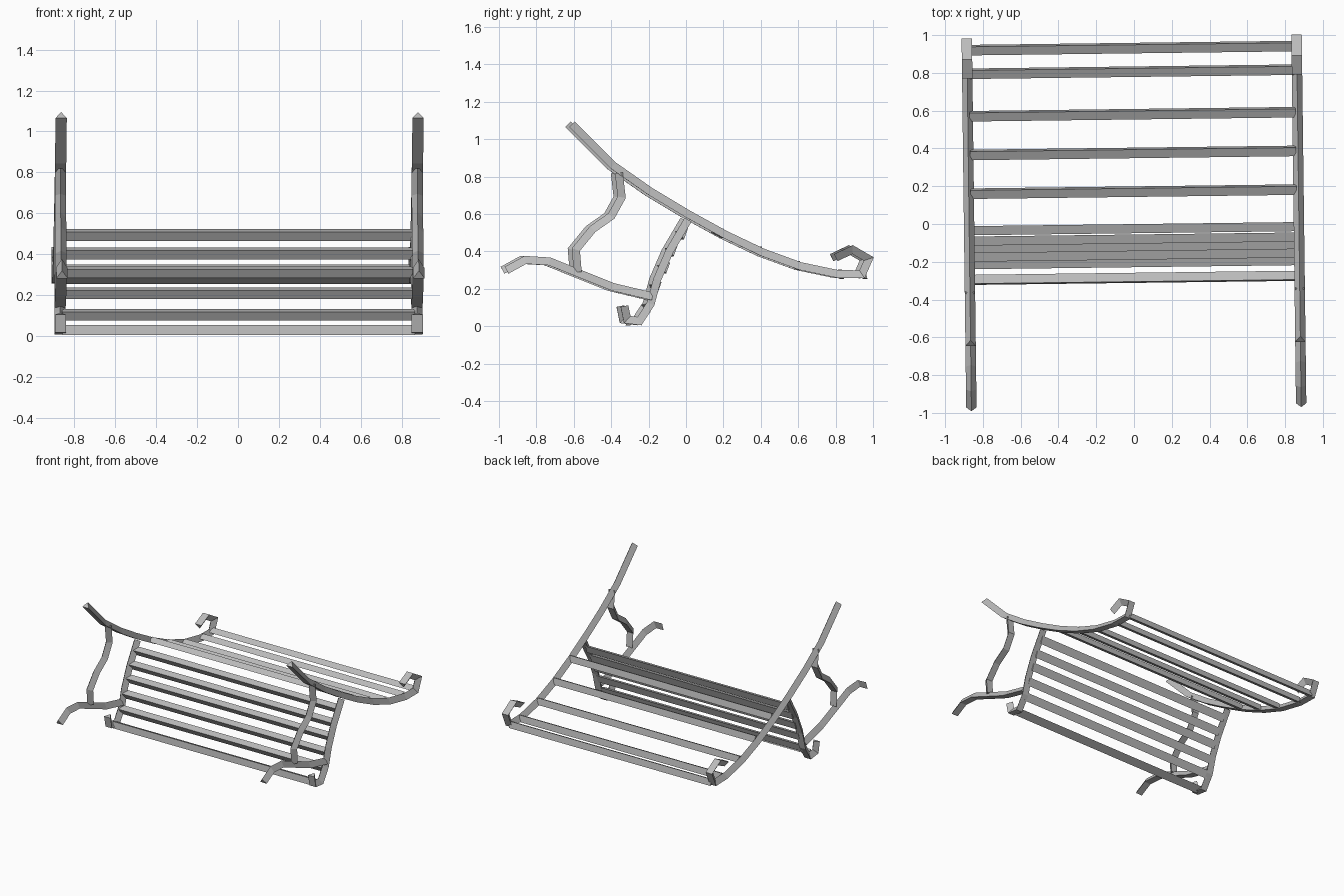
import bpy, bmesh, math
from mathutils import Vector, Matrix

if "Cube" in bpy.data.objects:
    bpy.data.objects.remove(bpy.data.objects["Cube"])

YAW = Matrix.Rotation(0.0125, 4, 'Z')   # the whole bench is turned slightly
SIDE_X = 0.873                          # distance of each side frame from the middle

metal = bpy.data.materials.new("grey_metal")
metal.diffuse_color = (0.5, 0.5, 0.5, 1)
metal.use_nodes = True
metal.node_tree.nodes["Principled BSDF"].inputs["Base Color"].default_value = metal.diffuse_color


def finish(name, bm):
    bmesh.ops.recalc_face_normals(bm, faces=bm.faces)
    bm.transform(YAW)
    mesh = bpy.data.meshes.new(name)
    bm.to_mesh(mesh)
    bm.free()
    mesh.materials.append(metal)
    bpy.context.collection.objects.link(bpy.data.objects.new(name, mesh))


def loft(bm, sections):
    """Join triangular sections into a closed bar."""
    rings = [[bm.verts.new(p) for p in s] for s in sections]
    for a, b in zip(rings, rings[1:]):
        for i in range(3):
            j = (i + 1) % 3
            bm.faces.new((a[i], a[j], b[j], b[i]))
    bm.faces.new(rings[0])
    bm.faces.new(rings[-1])


def side_bar(name, path, ridge, width=0.055, height=0.042):
    """Ridged bar swept along a (y, z) path with mitred bends, on both sides."""
    pts = [Vector(p) for p in path]
    dirs = [(b - a).normalized() for a, b in zip(pts, pts[1:])]
    for label, x in (("left", -SIDE_X), ("right", SIDE_X)):
        bm = bmesh.new()
        sections = []
        for i, p in enumerate(pts):
            d0, d1 = dirs[max(i - 1, 0)], dirs[min(i, len(dirs) - 1)]
            n0, n1 = Vector((-d0.y, d0.x)), Vector((-d1.y, d1.x))
            n = (n0 + n1) / (1 + n0.dot(n1)) * ridge
            base, top = p - n * height / 2, p + n * height / 2
            sections.append([(x - width / 2, *base), (x + width / 2, *base), (x, *top)])
        loft(bm, sections)
        finish(label + "_" + name, bm)


def slat(name, y, z, angle, width=0.062, height=0.04):
    """Cross slat whose ridge points along the given angle in the y-z plane."""
    n = Vector((math.cos(angle), math.sin(angle)))
    t = Vector((-n.y, n.x)) * width / 2
    c = Vector((y, z)) - n * height / 2
    bm = bmesh.new()
    loft(bm, [[(x, *(c + t)), (x, *(c - t)), (x, *(c + n * height))]
              for x in (-SIDE_X + 0.01, SIDE_X - 0.01)])
    finish(name, bm)


# Long side rails, ending in a curl
side_bar("seat_rail", [(-0.62, 1.08), (-0.40, 0.86), (-0.20, 0.72), (0.0, 0.60),
                       (0.2, 0.49), (0.4, 0.395), (0.6, 0.322), (0.8, 0.28),
                       (0.93, 0.278), (0.966, 0.36), (0.88, 0.41), (0.79, 0.367)], 1)
# Back uprights, curled at the foot
side_bar("back_rail", [(0.0, 0.57), (-0.10, 0.40), (-0.165, 0.25), (-0.20, 0.12),
                       (-0.26, 0.028), (-0.325, 0.036), (-0.34, 0.108)], -1)
# Lower curved arms
side_bar("arm", [(-0.97, 0.30), (-0.87, 0.355), (-0.74, 0.347), (-0.6, 0.29),
                 (-0.4, 0.21), (-0.19, 0.16)], 1)
# Wavy supports between arm and rail
side_bar("arm_support", [(-0.37, 0.82), (-0.355, 0.69), (-0.41, 0.59), (-0.51, 0.52),
                         (-0.60, 0.41), (-0.59, 0.29)], -1)

# Seat slats
for i, (y, z) in enumerate([(0.94, 0.285), (0.815, 0.285), (0.59, 0.332),
                            (0.385, 0.41), (0.18, 0.505)]):
    slat(f"seat_slat_{i + 1}", y, z, math.radians(64))

# Back slats
for i, (y, z) in enumerate([(-0.03, 0.50), (-0.085, 0.41), (-0.125, 0.318),
                            (-0.17, 0.215), (-0.21, 0.11), (-0.295, 0.036)]):
    slat(f"back_slat_{i + 1}", y, z, math.radians(160 if i < 5 else 120))
